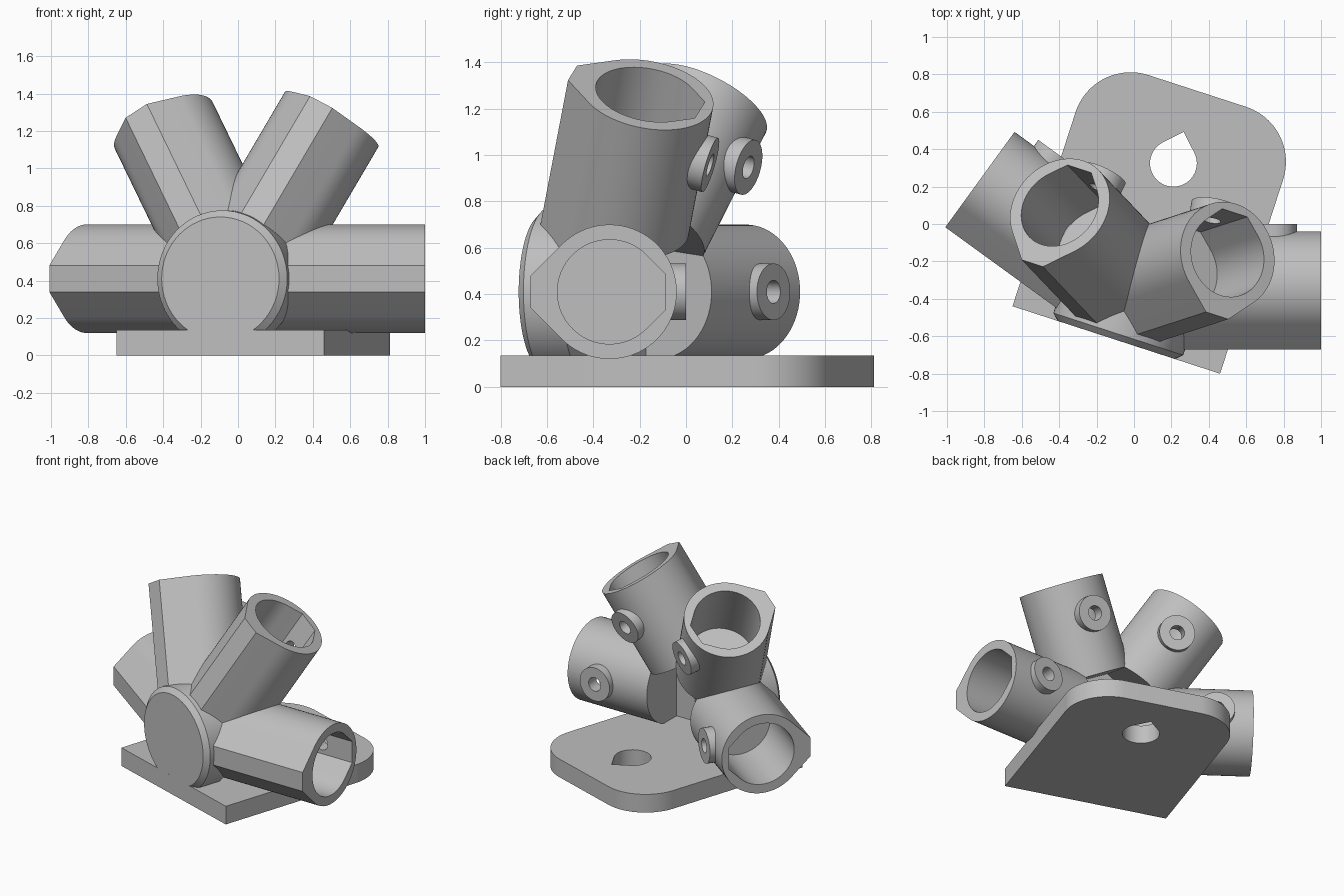
import bpy, bmesh
from math import sin, cos, pi, radians, sqrt
from mathutils import Vector, Matrix

if "Cube" in bpy.data.objects:
    bpy.data.objects.remove(bpy.data.objects["Cube"], do_unlink=True)

GREY = (0.52, 0.52, 0.52, 1)
grey = bpy.data.materials.new("plain grey")
grey.use_nodes = True
grey.diffuse_color = GREY
grey.node_tree.nodes["Principled BSDF"].inputs["Base Color"].default_value = GREY


def arc(cx, cy, r, a0, a1, n):
    return [(cx + r * cos(radians(a0 + (a1 - a0) * i / n)),
             cy + r * sin(radians(a0 + (a1 - a0) * i / n))) for i in range(n + 1)]


def circle(r, n=64):
    return arc(0, 0, r, 0, 360, n)[:-1]


def teardrop(r, tip):
    """Round profile with a 45 degree point toward +x, cut off flat at tip."""
    half = r * sqrt(2) - tip
    return arc(0, 0, r, 45, 315, 54) + [(tip, -half), (tip, half)]


def frame(origin, x_axis, z_axis):
    y_axis = z_axis.cross(x_axis)
    m = Matrix((x_axis, y_axis, z_axis)).transposed().to_4x4()
    m.translation = origin
    return m


def loft(name, m, *rings):
    """Skin a stack of (profile, height) rings, capped at both ends."""
    bm = bmesh.new()
    loops = [[bm.verts.new(m @ Vector((x, y, z))) for x, y in pts] for pts, z in rings]
    n = len(loops[0])
    for a, b in zip(loops, loops[1:]):
        for i in range(n):
            j = (i + 1) % n
            bm.faces.new((a[i], a[j], b[j], b[i]))
    bm.faces.new(loops[0][::-1])
    bm.faces.new(loops[-1])
    bmesh.ops.recalc_face_normals(bm, faces=bm.faces)
    mesh = bpy.data.meshes.new(name)
    bm.to_mesh(mesh)
    bm.free()
    mesh.materials.append(grey)
    ob = bpy.data.objects.new(name, mesh)
    bpy.context.collection.objects.link(ob)
    return ob


def select(ob):
    bpy.ops.object.select_all(action='DESELECT')
    ob.select_set(True)
    bpy.context.view_layer.objects.active = ob


def cut(ob, *cutters):
    for c in cutters:
        mod = ob.modifiers.new("cut", 'BOOLEAN')
        mod.operation = 'DIFFERENCE'
        mod.solver = 'EXACT'
        mod.object = c
        select(ob)
        bpy.ops.object.modifier_apply(modifier=mod.name)


def smooth(ob):
    select(ob)
    bpy.ops.object.shade_smooth_by_angle(angle=radians(25))


# Hub axes: side and back directions of the turned base
turn = radians(18)
up = Vector((0, 0, 1))
side = Vector((cos(turn), -sin(turn), 0))
back = Vector((sin(turn), cos(turn), 0))
centre = Vector((0, -0.33, 0.41))

# Base plate: two square corners in front, two rounded behind, teardrop hole
base = frame(Vector((0, 0, 0)), side, up)
outline = ([(-0.482, -0.619), (0.685, -0.619)]
           + arc(0.375, 0.471, 0.31, 0, 90, 24)
           + arc(-0.172, 0.471, 0.31, 90, 180, 24))
plate = loft("base_plate", base, (outline, 0), (outline, 0.135))
hole_frame = frame(side * 0.1 + back * 0.374, back, up)
drop = teardrop(0.125, 0.176)
hole = loft("plate_hole_cutter", hole_frame, (drop, -0.1), (drop, 0.3))
cut(plate, hole)
bpy.data.objects.remove(hole, do_unlink=True)
smooth(plate)

# Front disc with a chamfered rim, flush with the plate's front edge
disc = loft("hub_disc", frame(centre, side, -back),
            (circle(0.365), 0.1), (circle(0.365), 0.272), (circle(0.33), 0.305))
smooth(disc)


def socket(name, turn_deg, tilt_deg):
    """Strut socket leaning back from the disc, with a screw boss behind."""
    t, tilt = radians(turn_deg), radians(tilt_deg)
    axis = cos(tilt) * (cos(t) * side + sin(t) * up) + sin(tilt) * back
    rear = (back - axis * back.dot(axis)).normalized()
    front_frame = frame(centre, -rear, axis)
    rear_frame = frame(centre, rear, axis)
    boss_frame = frame(centre + axis * 0.75, axis, rear)

    outer = teardrop(0.29, 0.34)
    bore = teardrop(0.225, 0.24)
    tube = loft(name + "_socket", front_frame, (outer, 0.35), (outer, 1.0))
    boss = loft(name + "_screw_boss", boss_frame, (circle(0.122), 0.25), (circle(0.122), 0.33))
    bore_cut = loft("bore_cutter", rear_frame, (bore, 0.5), (bore, 1.2))
    screw_cut = loft("screw_cutter", boss_frame, (circle(0.05, 32), 0.15), (circle(0.05, 32), 0.5))
    cut(tube, bore_cut, screw_cut)
    cut(boss, screw_cut)
    for c in (bore_cut, screw_cut):
        bpy.data.objects.remove(c, do_unlink=True)

    # Neck: front part of the socket carried in to the disc
    part = [(max(x, 0.06), y) for x, y in outer if x > 0.04]
    neck = loft(name + "_neck", front_frame, (part, 0.2), (part, 0.36))
    for ob in (tube, boss, neck):
        smooth(ob)


socket("left", 0, 18)
socket("upper_left", 63.43, 18)
socket("upper_right", 121.72, 15.86)
socket("right", 180, 18)
